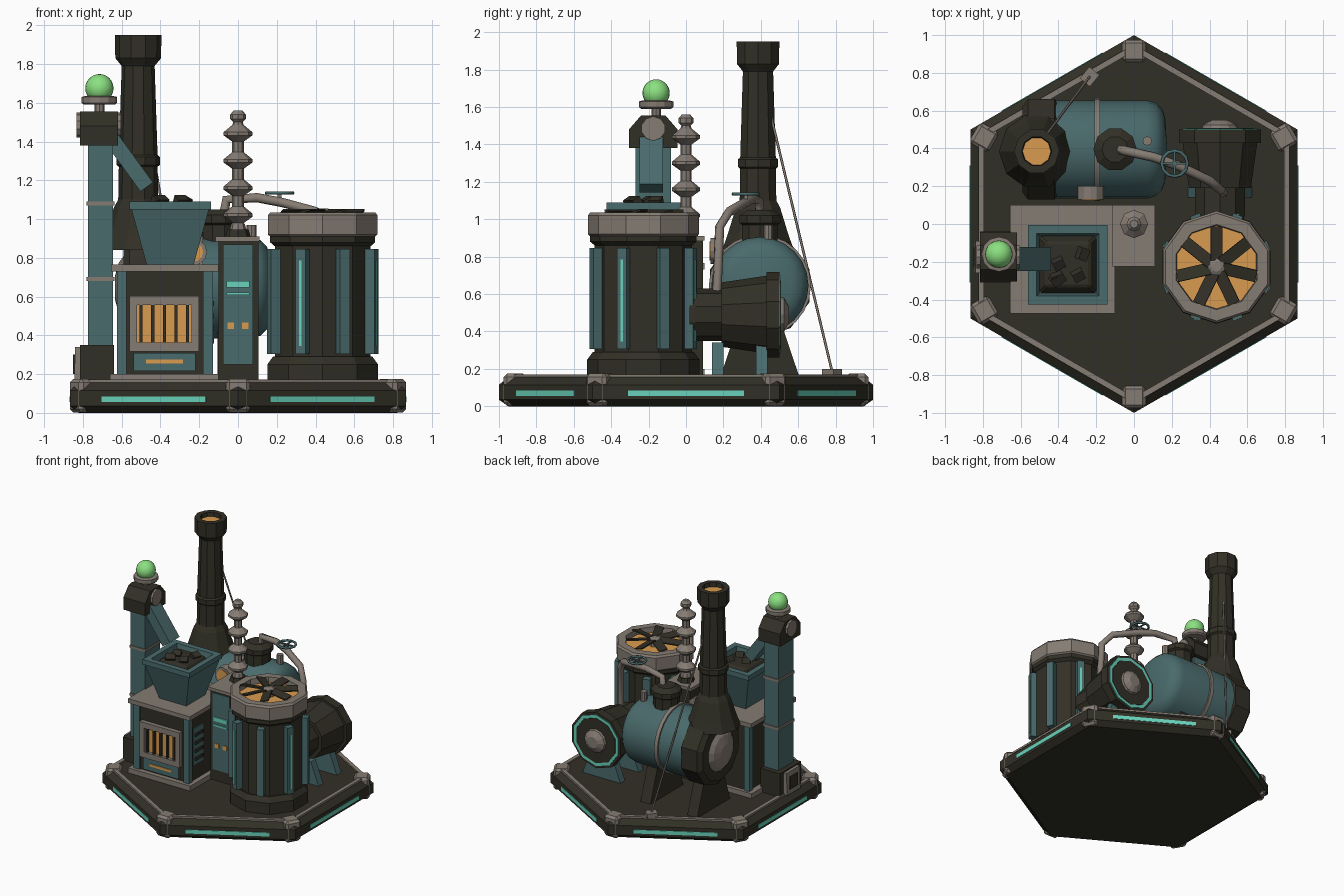
import bpy, bmesh, random
from math import radians, pi, cos, sin, sqrt
from mathutils import Matrix, Vector

if "Cube" in bpy.data.objects:
    bpy.data.objects.remove(bpy.data.objects["Cube"], do_unlink=True)
random.seed(4)


def material(name, rgb):
    mat = bpy.data.materials.new(name)
    mat.use_nodes = True
    mat.diffuse_color = (*rgb, 1)
    shader = next(n for n in mat.node_tree.nodes if n.type == "BSDF_PRINCIPLED")
    shader.inputs["Base Color"].default_value = (*rgb, 1)
    return mat


DARK = material("dark iron", (0.031, 0.029, 0.019))
TEAL = material("teal paint", (0.068, 0.145, 0.15))
GREY = material("warm grey metal", (0.235, 0.2, 0.17))
ORANGE = material("orange glow", (0.7, 0.33, 0.08))
MINT = material("mint light", (0.14, 0.65, 0.5))
GREEN = material("green lamp", (0.26, 0.75, 0.22))

ALONG_X = Matrix.Rotation(pi / 2, 4, "Y")
ALONG_Y = Matrix.Rotation(-pi / 2, 4, "X")
UPRIGHT = Matrix.Identity(4)


def turn(degrees, axis="Z"):
    return Matrix.Rotation(radians(degrees), 4, axis)


def finish(name, bm, mat, smooth=False):
    bmesh.ops.recalc_face_normals(bm, faces=bm.faces)
    mesh = bpy.data.meshes.new(name)
    bm.to_mesh(mesh)
    bm.free()
    mesh.materials.append(mat)
    ob = bpy.data.objects.new(name, mesh)
    bpy.context.collection.objects.link(ob)
    if smooth:
        mesh.shade_smooth()
        mesh.set_sharp_from_angle(angle=radians(40))
    return ob


def block(name, mat, centre, size, rot=UPRIGHT, taper=(1, 1), bevel=0):
    """Box; taper scales the top face in x and y."""
    bm = bmesh.new()
    bmesh.ops.create_cube(bm, size=1)
    for v in bm.verts:
        if v.co.z > 0:
            v.co.x *= taper[0]
            v.co.y *= taper[1]
        v.co = Vector(a * b for a, b in zip(v.co, size))
    if bevel:
        bmesh.ops.bevel(bm, geom=bm.edges[:], offset=bevel, segments=1, affect="EDGES")
    bm.transform(Matrix.Translation(centre) @ rot)
    return finish(name, bm, mat)


def span(name, mat, x, y, z, **kw):
    """Box given by its extents."""
    ends = (x, y, z)
    return block(name, mat, [(a + b) / 2 for a, b in ends], [b - a for a, b in ends], **kw)


def lathe(name, mat, profile, at=(0, 0, 0), sides=10, phase=0, rot=UPRIGHT, smooth=False):
    """Turned solid from (radius, height) points."""
    bm = bmesh.new()
    rings = []
    for r, h in profile:
        angles = [radians(phase) + 2 * pi * i / sides for i in range(sides)]
        rings.append([bm.verts.new((r * cos(a), r * sin(a), h)) for a in angles])
    for low, high in zip(rings, rings[1:]):
        for i in range(sides):
            j = (i + 1) % sides
            bm.faces.new((low[i], low[j], high[j], high[i]))
    bm.faces.new(rings[0][::-1])
    bm.faces.new(rings[-1])
    bm.transform(Matrix.Translation(at) @ rot)
    return finish(name, bm, mat, smooth)


def tube(name, mat, points, radius, closed=False):
    curve = bpy.data.curves.new(name, "CURVE")
    curve.dimensions = "3D"
    curve.bevel_depth = radius
    curve.bevel_resolution = 1
    curve.use_fill_caps = True
    line = curve.splines.new("POLY")
    line.points.add(len(points) - 1)
    for p, co in zip(line.points, points):
        p.co = (*co, 1)
    line.use_cyclic_u = closed
    curve.materials.append(mat)
    ob = bpy.data.objects.new(name, curve)
    bpy.context.collection.objects.link(ob)


# Hexagonal base with light strips, rim bars and corner caps
lathe("base", DARK, [(.95, 0), (1, .035), (1, .115), (.945, .16)], sides=6, phase=30)
for k in range(6):
    side, corner = turn(60 * k), turn(60 * k + 30)
    block("base_light", MINT, side @ Vector((.864, 0, .07)), (.012, .62, .03), side)
    block("rim_bar", GREY, side @ Vector((.808, 0, .163)), (.03, .9, .016), side)
    block("corner_cap", GREY, corner @ Vector((.915, 0, .0885)), (.12, .125, .173), corner, bevel=.018)

# Furnace
span("furnace_plinth", GREY, (-.66, -.1), (-.47, .1), (.16, .2))
span("furnace_body", DARK, (-.61, -.14), (-.43, .07), (.2, .73))
span("furnace_top", GREY, (-.655, -.1), (-.475, .1), (.73, .765))
for x in (-.6, -.155):
    for y in (-.42, .055):
        block("furnace_post", TEAL, (x, y, .465), (.05, .05, .53))
span("window_glow", ORANGE, (-.53, -.23), (-.438, -.43), (.35, .57))
for z in (.34, .58):
    block("window_frame", GREY, (-.38, -.445, z), (.36, .04, .045))
for x in (-.54, -.22):
    block("window_frame_side", GREY, (x, -.445, .46), (.04, .04, .2))
for i in range(5):
    block("window_bar", DARK, (-.5 + .06 * i, -.448, .46), (.016, .02, .2))
span("ash_door", TEAL, (-.54, -.22), (-.45, -.42), (.215, .31))
span("ash_slot", ORANGE, (-.475, -.285), (-.455, -.44), (.255, .275))
span("side_panel", TEAL, (-.15, -.132), (-.38, -.25), (.32, .62))
for i in range(4):
    block("side_vent", DARK, (-.13, -.315, .37 + .065 * i), (.012, .1, .025))

# Hopper and coal
W = sqrt(2)
lathe("hopper", TEAL, [(.12 * W, .76), (.2 * W, 1.05), (.21 * W, 1.05), (.21 * W, 1.09),
                       (.165 * W, 1.09), (.15 * W, 1.02)], (-.35, -.215, 0), 4, 45)
block("coal_heap", DARK, (-.35, -.215, 1.05), (.31, .31, .07), taper=(.75, .75), bevel=.01)
for i in range(7):
    spot = (-.35 + random.uniform(-.09, .09), -.215 + random.uniform(-.09, .09), 1.09)
    block("coal_lump", DARK, spot, (.06, .05, .05), turn(random.uniform(0, 90)) @ turn(30, "X"))

# Control cabinet with stacked insulator
span("cabinet", DARK, (-.1, .105), (-.21, .09), (.16, .89))
span("cabinet_top", GREY, (-.115, .11), (-.225, .1), (.885, .91))
span("cabinet_panel", TEAL, (-.077, .077), (-.218, -.2), (.25, .87))
span("cabinet_light", MINT, (-.06, .06), (-.226, -.2), (.648, .68))
span("cabinet_light_slim", MINT, (-.06, .06), (-.226, -.2), (.607, .62))
for x in (-.037, .037):
    block("cabinet_lamp", ORANGE, (x, -.215, .45), (.035, .02, .035))
lathe("insulator_foot", DARK, [(.065, .91), (.055, .945)], sides=8)
stack = [(.045, .94), (.035, .975)]
for i in range(4):
    z = 1.02 + .14 * i
    stack += [(.03, z - .04), (.075, z - .008), (.075, z + .008), (.03, z + .045)]
stack += [(.025, 1.5), (.04, 1.515), (.04, 1.54), (.022, 1.56)]
lathe("insulator", GREY, stack, sides=8)

# Bucket elevator with signal lamp
span("elevator_base", DARK, (-.815, -.64), (-.31, -.04), (.16, .35))
span("elevator_hatch", GREY, (-.845, -.81), (-.26, -.09), (.16, .34), taper=(.7, 1))
span("elevator_hatch_inset", DARK, (-.85, -.83), (-.225, -.125), (.2, .3))
span("elevator_column", TEAL, (-.775, -.645), (-.27, -.08), (.34, 1.4))
for z in (.69, 1.08):
    block("elevator_band", GREY, (-.71, -.175, z), (.145, .205, .02))
span("elevator_head", DARK, (-.815, -.62), (-.305, -.045), (1.38, 1.48))
span("elevator_hood", DARK, (-.815, -.62), (-.305, -.045), (1.48, 1.555), taper=(1, .5))
lathe("elevator_pulley", GREY, [(.065, -.115), (.065, .115)], (-.718, -.175, 1.485), 10, 0, ALONG_X)
block("spout", TEAL, (-.565, -.185, 1.295), (.08, .125, .32), turn(-36, "Y"))
lathe("lamp_stem", GREY, [(.025, 1.53), (.025, 1.6)], (-.715, -.16, 0), 8)
lathe("lamp_dish", GREY, [(.08, 1.59), (.092, 1.6), (.092, 1.63), (.07, 1.635)], (-.715, -.16, 0), 12)
ball = bmesh.new()
bmesh.ops.create_uvsphere(ball, u_segments=20, v_segments=12, radius=.073)
ball.transform(Matrix.Translation((-.715, -.16, 1.675)))
finish("signal_lamp", ball, GREEN, True)

# Boiler, smokebox and supports
AXIS = (0, .395, .645)
lathe("boiler", TEAL, [(.26, -.45), (.26, .07), (.247, .115), (.215, .148), (.17, .165), (.01, .175)],
      AXIS, 24, 0, ALONG_X, True)
lathe("boiler_band", GREY, [(.273, -.21), (.273, -.18)], AXIS, 24, 0, ALONG_X, True)
lathe("smokebox", DARK, [(.24, -.59), (.28, -.56), (.28, -.42), (.26, -.41)], AXIS, 10, 0, ALONG_X)
lathe("smokebox_door", GREY, [(.06, -.635), (.13, -.615), (.17, -.585)], AXIS, 14, 0, ALONG_X)
for x in (-.48, -.06):
    block("boiler_leg", DARK, (x, .395, .3), (.09, .42, .28), taper=(1, .55))
lathe("steam_dome", DARK, [(.1, .84), (.1, .97), (.115, .98), (.115, 1.02), (.07, 1.05)], (-.1, .395, 0))
lathe("safety_valve", GREY, [(.025, .86), (.025, .97)], (.07, .44, 0), 8)
lathe("gauge_case", GREY, [(.07, .13), (.07, .2)], (-.23, 0, .83), 12, 0, ALONG_Y)
lathe("gauge_face", ORANGE, [(.05, .125), (.05, .135)], (-.23, 0, .83), 12, 0, ALONG_Y)

# Chimney with guy wire
STACK = (-.515, .385, 0)
lathe("chimney", DARK, [(.2, .84), (.17, .92), (.125, 1.06), (.103, 1.1), (.1, 1.27), (.113, 1.28),
                        (.113, 1.32), (.1, 1.33), (.085, 1.79), (.118, 1.83), (.12, 1.95), (.08, 1.95),
                        (.075, 1.91)], STACK)
lathe("chimney_glow", ORANGE, [(.075, 1.91), (.075, 1.918)], STACK)
tube("guy_wire", GREY, [(-.48, .45, 1.57), (-.235, .78, .19)], .007)
block("wire_anchor", GREY, (-.235, .78, .18), (.08, .07, .04), turn(50))

# Steam pipe and valve wheel
tube("steam_pipe", GREY, [(-.07, .395, 1.03), (-.06, .39, 1.1), (.1, .355, 1.11), (.23, .31, 1.085),
                          (.4, .23, 1.04), (.46, .18, .96), (.47, .165, .6)], .026)
WHEEL = Vector((.215, .32, 1.135))
tube("valve_wheel", TEAL, [WHEEL + turn(30 * i) @ Vector((.068, 0, 0)) for i in range(12)], .009, True)
block("valve_stem", GREY, (.215, .32, 1.105), (.02, .02, .06))
for a in (0, 90):
    block("valve_spoke", TEAL, WHEEL, (.13, .01, .008), turn(a))

# Blower horn
HORN = (.455, 0, .49)
lathe("blower", DARK, [(.13, .02), (.14, .05), (.14, .19), (.172, .19), (.208, .43), (.228, .43),
                       (.228, .5), (.185, .5), (.16, .46)], HORN, 10, 18, ALONG_Y)
lathe("blower_ring", MINT, [(.208, .495), (.208, .506), (.184, .506), (.184, .495)], HORN, 10, 18, ALONG_Y)
lathe("blower_backplate", DARK, [(.183, .48), (.183, .508)], HORN, 10, 18, ALONG_Y)
lathe("blower_hub", GREY, [(.1, .49), (.09, .525), (.045, .55)], HORN, 12, 0, ALONG_Y)
for y in (.17, .405):
    block("blower_foot", TEAL, (.455, y, .25), (.34, .06, .18), taper=(.6, 1))

# Reactor drum with fins and a fan on top
DRUM = Vector((.437, -.228, 0))
lathe("drum_base", DARK, [(.3, .16), (.3, .25), (.27, .29)], DRUM, 10, 18)
lathe("drum_body", DARK, [(.26, .28), (.26, .86), (.285, .88), (.285, .93)], DRUM, 10, 18)
lathe("drum_collar", GREY, [(.285, .91), (.297, .92), (.297, 1.02), (.285, 1.035), (.225, 1.035),
                            (.22, .985)], DRUM, 10, 18)
lathe("drum_glow", ORANGE, [(.222, .98), (.222, .992)], DRUM, 10, 18)
for k in range(8):
    way = turn(22.5 + 45 * k)
    block("drum_fin", TEAL, DRUM + way @ Vector((.272, 0, .575)), (.055, .055, .54), way)
    if k % 2:
        block("fin_light", MINT, DRUM + way @ Vector((.3, 0, .565)), (.008, .014, .44), way)
for k in range(7):
    way = turn(90 + 360 / 7 * k)
    block("fan_blade", DARK, DRUM + way @ Vector((.125, 0, 1.04)), (.18, .065, .01), way @ turn(14, "X"))
lathe("fan_hub", GREY, [(.045, .99), (.045, 1.045), (.025, 1.055)], DRUM, 8)
